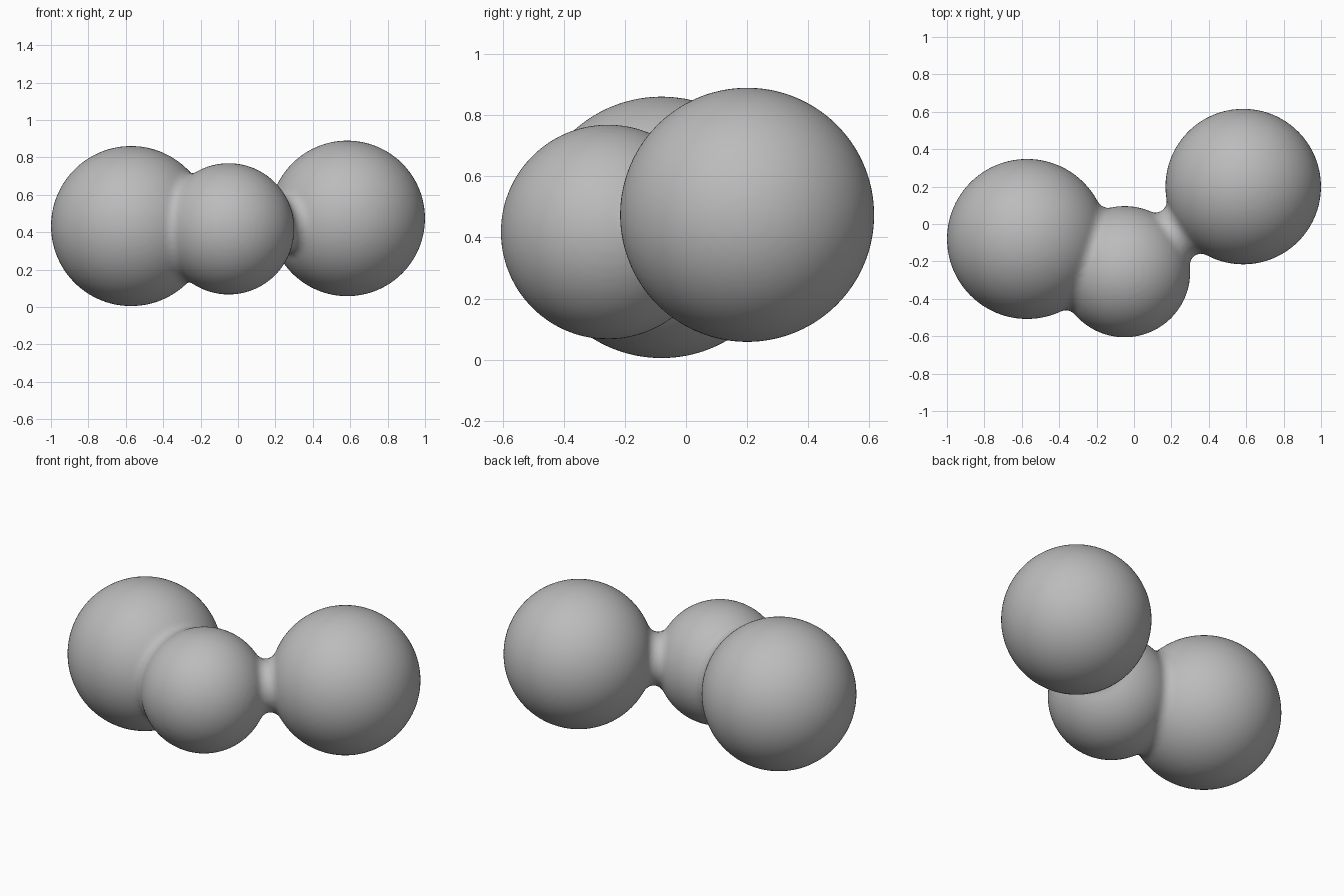
import bpy, bmesh, math
from mathutils import Vector, Matrix

if "Cube" in bpy.data.objects:
    bpy.data.objects.remove(bpy.data.objects["Cube"])

# centres and radii of the three balls
LEFT = (Vector((-0.572, -0.08, 0.433)), 0.428)
MIDDLE = (Vector((-0.05, -0.255, 0.418)), 0.351)
RIGHT = (Vector((0.584, 0.20, 0.474)), 0.416)
FILLET = 0.06

bm = bmesh.new()


def add_ball(ball):
    centre, radius = ball
    bmesh.ops.create_uvsphere(bm, u_segments=96, v_segments=48, radius=radius,
                              matrix=Matrix.Translation(centre))


def add_neck(ball_a, ball_b, f, sides=80, steps=14):
    """Solid collar with a concave round edge tangent to both balls."""
    (ca, ra), (cb, rb) = ball_a, ball_b
    axis = cb - ca
    d = axis.length
    t = ((ra + f) ** 2 - (rb + f) ** 2 + d * d) / (2 * d)
    h = math.sqrt((ra + f) ** 2 - t * t)
    a0 = math.atan2(-h, -t)
    a1 = math.atan2(-h, d - t)
    rot = axis.to_track_quat('Z', 'Y')
    rings = []
    for i in range(steps + 1):
        a = a0 + (a1 - a0) * i / steps
        z, r = t + f * math.cos(a), h + f * math.sin(a)
        rings.append([bm.verts.new(ca + rot @ Vector((
            r * math.cos(2 * math.pi * k / sides),
            r * math.sin(2 * math.pi * k / sides), z))) for k in range(sides)])
    for lo, hi in zip(rings, rings[1:]):
        for k in range(sides):
            n = (k + 1) % sides
            bm.faces.new((lo[k], lo[n], hi[n], hi[k]))
    bm.faces.new(rings[0][::-1])
    bm.faces.new(rings[-1])


for ball in (LEFT, MIDDLE, RIGHT):
    add_ball(ball)
add_neck(LEFT, MIDDLE, FILLET)
add_neck(MIDDLE, RIGHT, FILLET)

mesh = bpy.data.meshes.new("blended_balls")
bm.to_mesh(mesh)
bm.free()
body = bpy.data.objects.new("blended_balls", mesh)
bpy.context.collection.objects.link(body)

grey = bpy.data.materials.new("plain grey")
grey.diffuse_color = (0.5, 0.5, 0.5, 1)
grey.use_nodes = True
grey.node_tree.nodes["Principled BSDF"].inputs["Base Color"].default_value = grey.diffuse_color
mesh.materials.append(grey)

# fuse the balls and necks into one smooth skin
remesh = body.modifiers.new("fuse", 'REMESH')
remesh.mode = 'VOXEL'
remesh.voxel_size = 0.014
remesh.use_smooth_shade = True
smooth = body.modifiers.new("soften", 'SMOOTH')
smooth.factor = 0.5
smooth.iterations = 2
